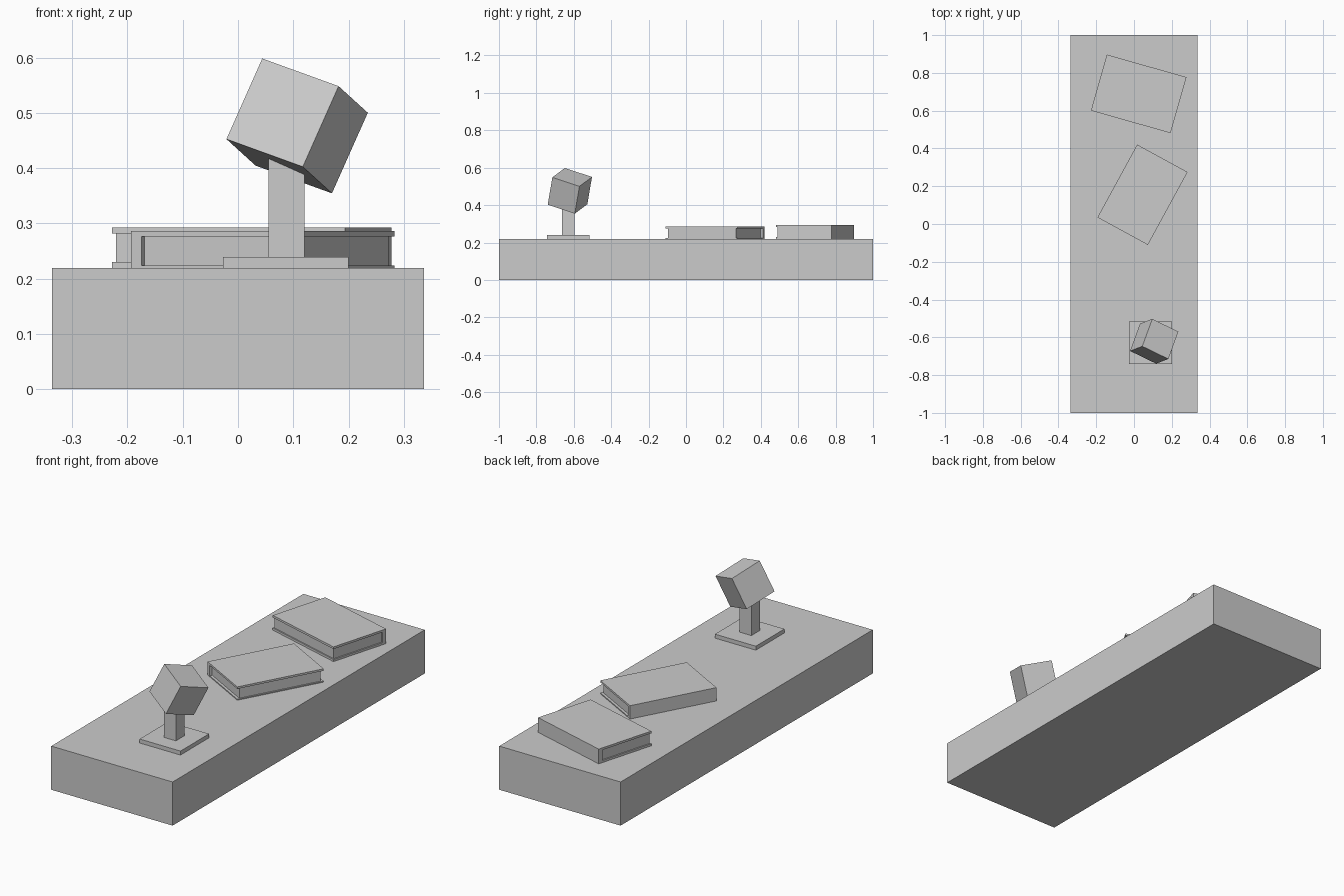
import bpy, bmesh
from math import radians
from mathutils import Matrix, Vector

if "Cube" in bpy.data.objects:
    bpy.data.objects.remove(bpy.data.objects["Cube"])


def add_mesh(name, bm, matrix=None):
    bmesh.ops.recalc_face_normals(bm, faces=bm.faces)
    me = bpy.data.meshes.new(name)
    bm.to_mesh(me)
    bm.free()
    ob = bpy.data.objects.new(name, me)
    bpy.context.collection.objects.link(ob)
    if matrix is not None:
        ob.matrix_world = matrix
    return ob


def box(name, lo, hi, matrix=None):
    lo, hi = Vector(lo), Vector(hi)
    bm = bmesh.new()
    bmesh.ops.create_cube(bm, size=1)
    bmesh.ops.scale(bm, vec=hi - lo, verts=bm.verts)
    bmesh.ops.translate(bm, vec=(lo + hi) / 2, verts=bm.verts)
    return add_mesh(name, bm, matrix)


def book(name, center, angle, length, width, z, end_inset, fore_inset):
    """C-shaped cover (spine on local +Y) wrapped round a recessed page block."""
    z0, z1, z2, z3 = z
    m = Matrix.Translation((*center, 0)) @ Matrix.Rotation(radians(angle), 4, 'Z')
    w, l, inner = width / 2, length / 2, width / 2 - 0.021
    profile = [(-w, z0), (w, z0), (w, z3), (-w, z3),
               (-w, z2), (inner, z2), (inner, z1), (-w, z1)]
    bm = bmesh.new()
    face = bm.faces.new([bm.verts.new((-l, y, h)) for y, h in profile])
    ext = bmesh.ops.extrude_face_region(bm, geom=[face], use_keep_orig=True)
    bmesh.ops.translate(bm, vec=(length, 0, 0),
                        verts=[v for v in ext['geom'] if isinstance(v, bmesh.types.BMVert)])
    add_mesh(name + "_cover", bm, m)
    box(name + "_pages", (-l + end_inset, -w + fore_inset, z1),
        (l - end_inset, inner, z2), m)


# Long base slab
TOP = 0.219
box("base", (-0.337, -1, 0), (0.337, 1, TOP))

# Lamp: foot plate, post and tilted cube head
box("lamp_foot", (-0.027, -0.742, TOP), (0.2, -0.515, 0.239))
box("lamp_post", (0.055, -0.664, 0.239), (0.12, -0.597, 0.45))

x_axis = Vector((0.138, -0.067, -0.050)).normalized()
y_axis = Vector((0.053, 0.144, -0.048))
y_axis = (y_axis - x_axis * y_axis.dot(x_axis)).normalized()
z_axis = x_axis.cross(y_axis)
tilt = Matrix((x_axis, y_axis, z_axis)).transposed().to_4x4()
h = 0.1615 / 2
box("lamp_head", (-h, -h, -h), (h, h, h),
    Matrix.Translation((0.107, -0.621, 0.4765)) @ tilt)

# Two books lying on the base
book("middle_book", (0.045, 0.155), 61.4, 0.439, 0.304,
     (TOP, 0.224, 0.276, 0.286), 0.013, 0.006)
book("back_book", (0.025, 0.689), -15.9, 0.438, 0.308,
     (TOP, 0.230, 0.282, 0.293), 0.006, 0.006)
